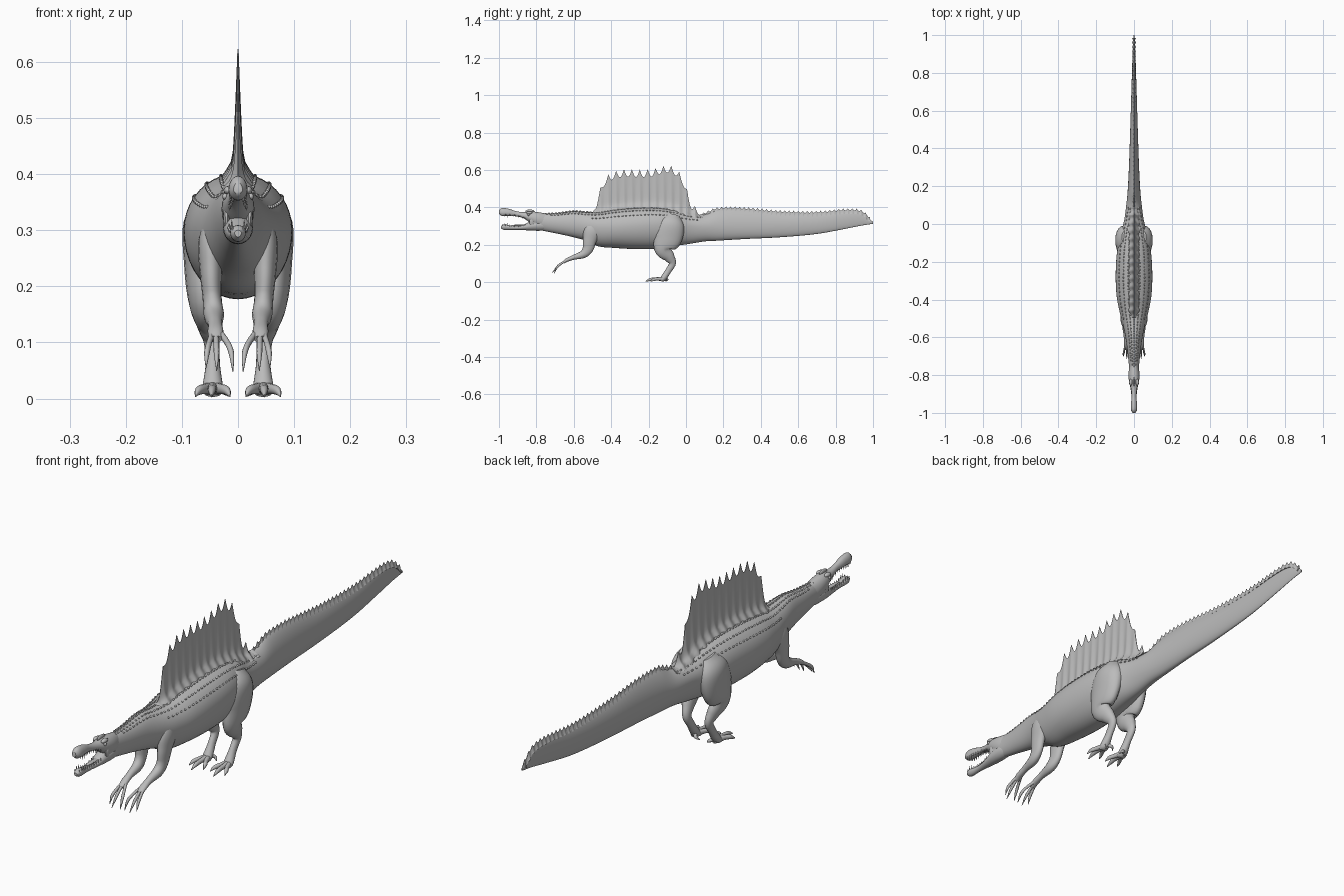
import bpy, bmesh, math
from mathutils import Vector, Matrix

cube = bpy.data.objects.get("Cube")
if cube:
    bpy.data.objects.remove(cube, do_unlink=True)

skin = bpy.data.materials.new("grey_skin")
skin.use_nodes = True
GREY = (0.5, 0.5, 0.5, 1)
skin.diffuse_color = GREY
skin.node_tree.nodes["Principled BSDF"].inputs["Base Color"].default_value = GREY


def finish(name, bm, mirror=False):
    bmesh.ops.recalc_face_normals(bm, faces=bm.faces)
    mesh = bpy.data.meshes.new(name)
    bm.to_mesh(mesh)
    bm.free()
    mesh.materials.append(skin)
    mesh.shade_smooth()
    mesh.set_sharp_from_angle(angle=math.radians(50))
    ob = bpy.data.objects.new(name, mesh)
    bpy.context.collection.objects.link(ob)
    if mirror:
        ob.modifiers.new("mirror", 'MIRROR').use_mirror_merge = False
    return ob


def sample(rows, t):
    """Smooth interpolation of rows keyed by their first column."""
    n = len(rows)
    i = max(k for k in range(n - 1) if k == 0 or rows[k][0] <= t)
    a, b = rows[i], rows[i + 1]
    p, q = rows[max(i - 1, 0)], rows[min(i + 2, n - 1)]
    d = b[0] - a[0]
    s = (t - a[0]) / d
    out = []
    for c in range(1, len(a)):
        ma = (b[c] - p[c]) / (b[0] - p[0]) * d
        mb = (q[c] - a[c]) / (q[0] - a[0]) * d
        out.append((2*s**3 - 3*s*s + 1)*a[c] + (s**3 - 2*s*s + s)*ma
                   + (3*s*s - 2*s**3)*b[c] + (s**3 - s*s)*mb)
    return out


def loft(name, rings, mirror=False):
    bm = bmesh.new()
    vs = [[bm.verts.new(p) for p in r] for r in rings]
    m = len(vs[0])
    for r, s in zip(vs, vs[1:]):
        for j in range(m):
            bm.faces.new((r[j], r[(j+1) % m], s[(j+1) % m], s[j]))
    bm.faces.new(vs[0])
    bm.faces.new(vs[-1])
    return finish(name, bm, mirror)


def spread(a, b, n):
    return [a + (b - a) * i / n for i in range(n + 1)]


def hull_point(rows, y, a):
    """Point at angle a on a cross-section: bottom, top, half width, widest height."""
    bot, top, w, mid = sample(rows, y)
    up = math.sin(a)
    pinch = 1 + 0.7 * min(max((y + 0.05) / 0.2, 0), 1) if up > 0 else 1
    c = math.cos(a)
    return Vector((math.copysign(abs(c)**pinch * w, c), y,
                   mid + up * (top - mid if up > 0 else mid - bot)))


def hull(name, rows, n, sides=32):
    ys = spread(rows[0][0], rows[-1][0], n)
    return loft(name, [[hull_point(rows, y, math.tau * k / sides)
                        for k in range(sides)] for y in ys])


def limb(name, path, steps=6, sides=16):
    """Tube along x, y, z with side radius and in-plane radius, on both sides."""
    rows = [(i, *p) for i, p in enumerate(path)]
    rings = []
    last = len(path) - 1
    for t in spread(0, last, last * steps):
        x, y, z, rx, ry = sample(rows, t)
        ahead = Vector(sample(rows, min(t + .05, last))[:3])
        back = Vector(sample(rows, max(t - .05, 0))[:3])
        tan = (ahead - back).normalized()
        side = (Vector((1, 0, 0)) - tan * tan.x).normalized()
        nor = tan.cross(side)
        rings.append([Vector((x, y, z)) + side * rx * math.cos(a) + nor * ry * math.sin(a)
                      for a in (math.tau * k / sides for k in range(sides))])
    return loft(name, rings, True)


# Trunk, neck and deep flattened tail
BODY = [(-.82, .285, .365, .025, .325), (-.75, .272, .366, .027, .32),
        (-.68, .258, .37, .034, .315), (-.6, .24, .38, .045, .31),
        (-.53, .22, .375, .06, .3), (-.47, .192, .375, .075, .295),
        (-.38, .183, .39, .092, .295), (-.27, .177, .4, .097, .3),
        (-.15, .18, .4, .09, .305), (-.05, .195, .385, .07, .3),
        (.02, .205, .362, .052, .3), (.1, .218, .362, .041, .295),
        (.17, .222, .386, .034, .295), (.3, .23, .388, .027, .295),
        (.5, .24, .37, .02, .3), (.7, .258, .367, .014, .31),
        (.86, .287, .38, .009, .33), (.94, .303, .372, .006, .335),
        (1, .312, .322, .003, .317)]
hull("body", BODY, 130, 40)


def fin(name, crest, teeth, depth, base, flare, n, levels=12):
    """Thin crest with pointed spines that swells where it meets the back."""
    y0, y1 = crest[0][0], crest[-1][0]
    rings = []
    for u in spread(0, 1, n):
        y = y0 + (y1 - y0) * u
        back = sample(BODY, y)[1]
        peak = sample(crest, y)[0]
        wave = abs(math.sin(math.pi * teeth * u))
        top = max(peak - depth * min(1, max(peak - back, 0) / .1 + .35) * wave, back - .012)
        rib = 1 + .3 * math.cos(math.tau * teeth * u)
        half = []
        for v in spread(0, 1, levels):
            z = back - .015 + (top - back + .015) * v * v**.3
            rise = max(z - back, 0)
            half.append(Vector(((.0008 + base * (1 - v)) * rib
                                + flare * math.exp(-rise / .013) * (1 - v), y, z)))
        rings.append(half + [Vector((-p.x, p.y, p.z)) for p in reversed(half)])
    return loft(name, rings)


# Back sail and saw-edged tail crest
fin("back_sail", [(-.5, .37), (-.47, .47), (-.44, .55), (-.39, .59), (-.33, .603),
                  (-.2, .603), (-.09, .625), (-.04, .595), (-.01, .545),
                  (.025, .44), (.09, .365)], 14, .04, .009, .02, 224)
fin("tail_crest", [(.07, .362), (.12, .385), (.17, .402), (.3, .403), (.5, .386), (.7, .382),
                   (.87, .395), (.94, .386), (.985, .35)], 38, .022, .005, .002, 304, 4)

# Skull and open jaws
UPPER = [(-1, .365, .385, .008, .372), (-.985, .354, .396, .016, .372),
         (-.95, .354, .393, .016, .37), (-.91, .352, .38, .012, .365),
         (-.87, .342, .374, .017, .355), (-.83, .315, .378, .027, .345),
         (-.79, .292, .374, .029, .335), (-.74, .29, .365, .022, .32)]
LOWER = [(-.99, .288, .3, .006, .295), (-.975, .28, .309, .014, .297),
         (-.93, .28, .302, .012, .293), (-.88, .279, .303, .017, .293),
         (-.83, .276, .325, .025, .3), (-.78, .275, .33, .026, .305),
         (-.73, .28, .32, .018, .3)]
hull("skull_and_upper_jaw", UPPER, 48, 24)
hull("lower_jaw", LOWER, 44, 24)
limb("cheek", [(.018, -.81, .35, .006, .008), (.021, -.825, .325, .006, .014),
               (.017, -.82, .295, .006, .008)], 4, 10)


def blobs(name, spots, mirror=True):
    """Ellipsoids given as centre and radii."""
    bm = bmesh.new()
    for c, r in spots:
        bmesh.ops.create_icosphere(bm, subdivisions=2, radius=1,
                                   matrix=Matrix.Translation(c) @ Matrix.Diagonal((*r, 1)))
    return finish(name, bm, mirror)


blobs("brow", [((.017, -.838, .371), (.009, .018, .008))])
blobs("eye", [((.023, -.842, .36), (.005, .007, .006))])
blobs("head_crest", [((0, -.835, .378), (.005, .025, .011))], False)
blobs("tongue", [((0, -.88, .304), (.009, .05, .005))], False)

# Teeth, longer at the jaw tips
bm = bmesh.new()
for rows, a, sign in ((UPPER, -.55, -1), (LOWER, .55, 1)):
    for i in range(11):
        y = -.98 + i * .012
        size = .02 if i in (1, 2) else .011 + .004 * (i % 2)
        p = hull_point(rows, y, a) + Vector((-.001, 0, sign * size * .35))
        turn = Matrix.Rotation(math.pi if sign < 0 else 0, 4, 'X')
        bmesh.ops.create_cone(bm, segments=6, radius1=.0032, radius2=0, depth=size,
                              cap_ends=True, matrix=Matrix.Translation(p) @ turn)
finish("teeth", bm, True)

# Rows of small scutes along neck and back
scutes = []
for angle, start, end, n in ((1.25, -.76, .0, 44), (.95, -.72, .08, 44), (.62, -.5, .06, 28)):
    for y in spread(start, end, n):
        scutes.append((hull_point(BODY, y, angle), (.0035, .0055, .0035)))
blobs("back_scutes", scutes)
blobs("neck_scutes", [(hull_point(BODY, y, math.pi / 2), (.003, .007, .005))
                      for y in spread(-.77, -.51, 14)], False)

# Hind legs and feet
limb("hind_leg", [(.045, -.07, .36, .02, .035), (.056, -.08, .31, .041, .072),
                  (.063, -.1, .235, .033, .077), (.063, -.122, .178, .026, .048),
                  (.054, -.09, .135, .02, .03), (.047, -.073, .1, .014, .019),
                  (.045, -.095, .06, .013, .016), (.045, -.12, .022, .018, .016),
                  (.045, -.135, .01, .016, .009)], 6, 20)
for name, x, y in (("outer_toe", .076, -.19), ("middle_toe", .047, -.217), ("inner_toe", .014, -.19)):
    mx, my = (.045 + x) / 2, (y - .115) / 2
    limb(name, [(.045, -.11, .018, .011, .013), (mx, my, .017, .008, .009),
                (.045 + (x - .045) * .8, -.115 + (y + .115) * .75, .014, .007, .008),
                (x, y, .004, .001, .002)], 5, 10)
limb("hind_claw", [(.042, -.115, .022, .008, .008), (.028, -.1, .014, .006, .006),
                   (.016, -.108, .004, .001, .001)], 5, 10)

# Forelimbs with long clawed fingers
limb("foreleg", [(.04, -.48, .32, .018, .03), (.047, -.5, .275, .024, .046),
                 (.048, -.515, .225, .02, .037), (.046, -.525, .178, .017, .029),
                 (.043, -.55, .149, .018, .021), (.041, -.6, .133, .013, .013),
                 (.04, -.635, .119, .014, .01), (.04, -.655, .106, .012, .007)], 6, 16)
for name, x, y, z in (("outer_finger", .057, -.7, .055), ("middle_finger", .038, -.715, .05),
                      ("inner_finger", .009, -.705, .048)):
    dx = x - .04
    limb(name, [(.04 + dx * .15, -.63, .12, .006, .007), (.04 + dx * .6, -.662, .103, .005, .006),
                (.04 + dx * .9, -.688, .082, .005, .006), (x, y, z, .0008, .001)], 5, 10)
